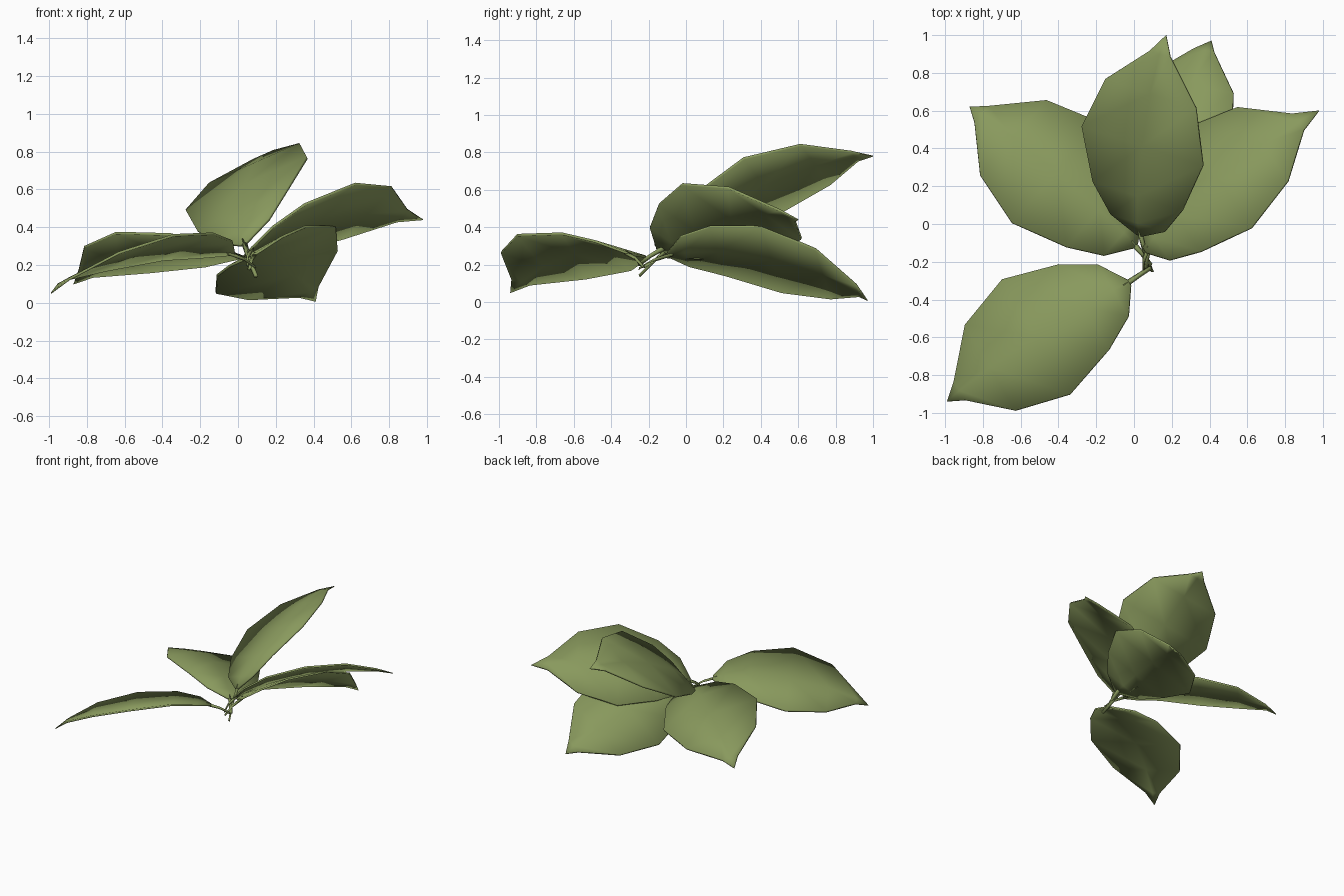
import bpy, bmesh
from mathutils import Vector

if "Cube" in bpy.data.objects:
    bpy.data.objects.remove(bpy.data.objects["Cube"])

mat = bpy.data.materials.new("leaf_green")
mat.diffuse_color = (0.25, 0.32, 0.11, 1)
mat.use_nodes = True
mat.node_tree.nodes["Principled BSDF"].inputs["Base Color"].default_value = mat.diffuse_color

# Leaf template: (distance along, half width, arch height)
ROWS = [(0.0, 0.018, 0.0), (0.087, 0.163, 0.041), (0.26, 0.27, 0.088),
        (0.56, 0.365, 0.111), (0.86, 0.272, 0.095), (1.075, 0.06, 0.045)]
LENGTH = 1.17
THICK = 0.014

# name: (blade base, tip, sideways direction, stalk end)
LEAVES = {
    "front_left_leaf": ((-0.025, -0.31, 0.26), (-0.99, -0.94, 0.05), (-0.495, 0.83, -0.254), (0.09, -0.23, 0.19)),
    "back_left_leaf": ((0.01, -0.115, 0.245), (-0.87, 0.62, 0.10), (0.66, 0.714, -0.238), (0.09, -0.22, 0.19)),
    "upright_leaf": ((0.03, -0.06, 0.31), (0.17, 1.0, 0.78), (0.877, -0.288, 0.384), (0.095, -0.25, 0.14)),
    "back_right_leaf": ((0.087, -0.10, 0.255), (0.41, 0.97, 0.008), (0.865, -0.15, 0.48), (0.06, -0.25, 0.18)),
    "right_leaf": ((0.058, -0.142, 0.275), (0.98, 0.60, 0.44), (0.513, -0.696, 0.504), (0.05, -0.25, 0.20)),
}


def finish(bm, name):
    bmesh.ops.recalc_face_normals(bm, faces=bm.faces)
    for f in bm.faces:
        f.smooth = True
    me = bpy.data.meshes.new(name)
    bm.to_mesh(me)
    bm.free()
    me.materials.append(mat)
    ob = bpy.data.objects.new(name, me)
    bpy.context.collection.objects.link(ob)


def make_leaf(name, base, tip, side, stalk_end):
    base, tip, side, end = map(Vector, (base, tip, side, stalk_end))
    y = (tip - base).normalized()
    x = (side - y * side.dot(y)).normalized()
    z = x.cross(y)

    # Blade: a thin closed shell, upper and lower skin sharing a rim wall
    bm = bmesh.new()
    skins = []
    for off in (THICK / 2, -THICK / 2):
        grid = [[bm.verts.new(base + y * d + x * (w * k) + z * (h + off))
                 for k in (-1, 0, 1)] for d, w, h in ROWS]
        point = bm.verts.new(tip + z * off * 0.4)
        for a, b in zip(grid, grid[1:]):
            for i in (0, 1):
                bm.faces.new((a[i], a[i + 1], b[i + 1], b[i]))
        for i in (0, 1):
            bm.faces.new((grid[-1][i], grid[-1][i + 1], point))
        skins.append([r[0] for r in grid] + [point] + [r[2] for r in reversed(grid)] + [grid[0][1]])
    up, low = skins
    for i in range(len(up)):
        j = (i + 1) % len(up)
        bm.faces.new((up[i], up[j], low[j], low[i]))
    finish(bm, name)

    # Stalk: four-sided tapering tube from the cluster centre into the blade
    bm = bmesh.new()
    mid = (base + end) / 2 + z * 0.008
    path = [(end, 0.012), (mid, 0.013), (base + y * 0.03 + z * 0.01, 0.017)]
    rings = [[bm.verts.new(p + x * (r * a) + z * (r * b * 0.8))
              for a, b in ((1, 0), (0, 1), (-1, 0), (0, -1))] for p, r in path]
    for a, b in zip(rings, rings[1:]):
        for i in range(4):
            j = (i + 1) % 4
            bm.faces.new((a[i], a[j], b[j], b[i]))
    bm.faces.new(rings[0])
    bm.faces.new(rings[-1])
    finish(bm, name.replace("leaf", "stalk"))


for leaf, spec in LEAVES.items():
    make_leaf(leaf, *spec)
